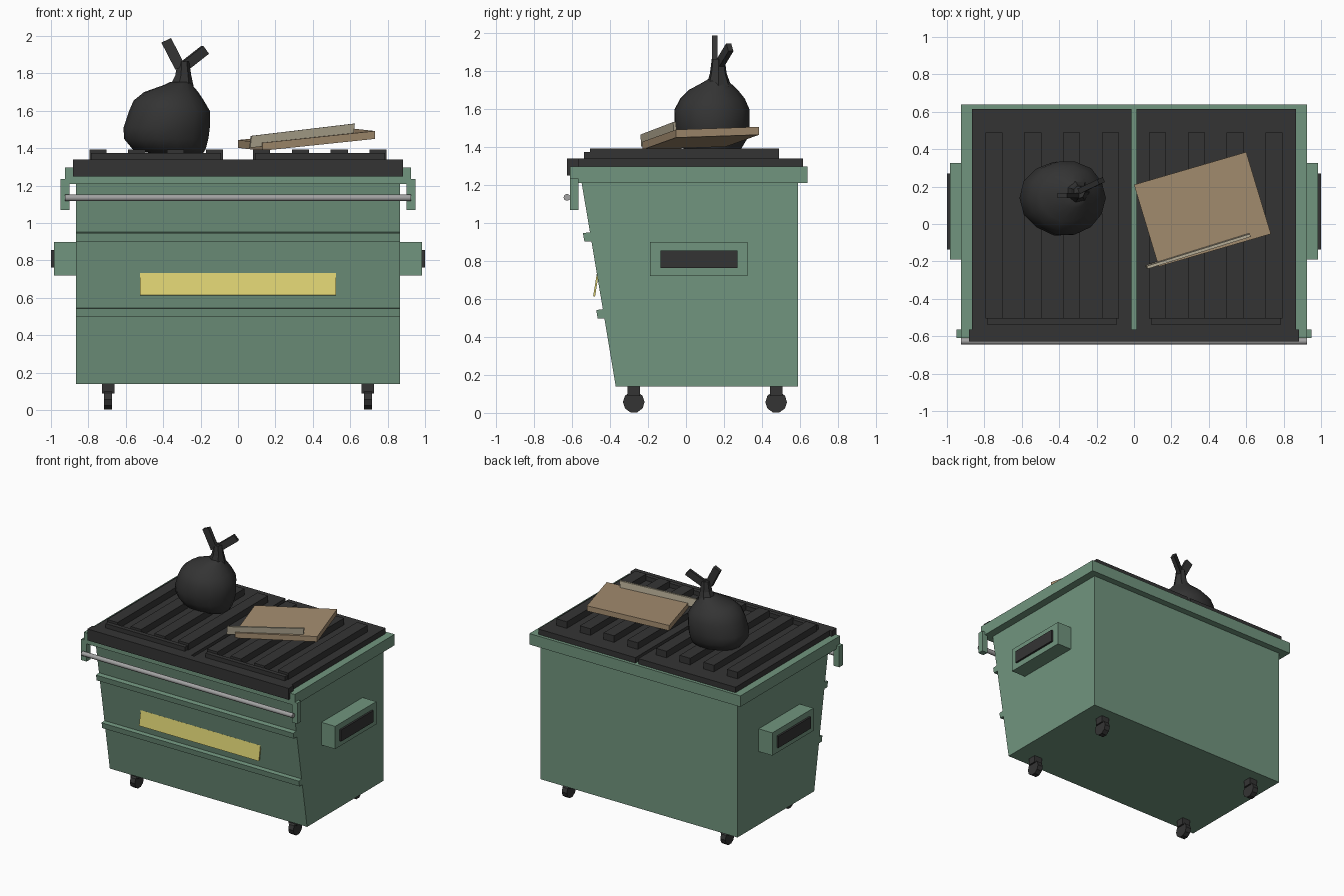
import bpy, bmesh, math, random
from mathutils import Vector, Matrix

if "Cube" in bpy.data.objects:
    bpy.data.objects.remove(bpy.data.objects["Cube"])

random.seed(4)


def material(name, r, g, b):
    m = bpy.data.materials.new(name)
    m.diffuse_color = (r, g, b, 1)
    m.use_nodes = True
    m.node_tree.nodes["Principled BSDF"].inputs["Base Color"].default_value = m.diffuse_color
    return m


GREEN = material("painted green", 0.165, 0.300, 0.210)
DARK = material("dark plastic", 0.034, 0.034, 0.034)
STEEL = material("grey steel", 0.36, 0.36, 0.36)
YELLOW = material("yellow label", 0.72, 0.64, 0.17)
CARD = material("brown cardboard", 0.37, 0.265, 0.16)
PALE = material("pale cardboard", 0.46, 0.41, 0.30)


def finish(name, bm, mat, smooth=None):
    bmesh.ops.recalc_face_normals(bm, faces=bm.faces)
    me = bpy.data.meshes.new(name)
    bm.to_mesh(me)
    bm.free()
    me.materials.append(mat)
    ob = bpy.data.objects.new(name, me)
    bpy.context.collection.objects.link(ob)
    if smooth:
        bpy.ops.object.select_all(action='DESELECT')
        ob.select_set(True)
        bpy.context.view_layer.objects.active = ob
        bpy.ops.object.shade_smooth_by_angle(angle=math.radians(smooth))
    return ob


def box(name, mat, x, y, z):
    """Box from (min, max) ranges on each axis."""
    bm = bmesh.new()
    size = [b - a for a, b in (x, y, z)]
    mid = [(a + b) / 2 for a, b in (x, y, z)]
    bmesh.ops.create_cube(bm, size=1, matrix=Matrix.Translation(mid) @ Matrix.Diagonal((*size, 1)))
    return finish(name, bm, mat)


def prism(name, mat, profile, x0, x1):
    """Extrude a (y, z) profile from x0 to x1."""
    bm = bmesh.new()
    f = bm.faces.new([bm.verts.new((x0, y, z)) for y, z in profile])
    r = bmesh.ops.extrude_face_region(bm, geom=[f])
    bmesh.ops.translate(bm, vec=(x1 - x0, 0, 0),
                        verts=[v for v in r["geom"] if isinstance(v, bmesh.types.BMVert)])
    return finish(name, bm, mat)


def slab(name, mat, corner, u, v, w):
    """Parallelepiped spanned by three edge vectors."""
    bm = bmesh.new()
    bmesh.ops.create_cube(bm, size=1)
    c, u, v, w = map(Vector, (corner, u, v, w))
    for p in bm.verts:
        p.co = c + u * (p.co.x + .5) + v * (p.co.y + .5) + w * (p.co.z + .5)
    return finish(name, bm, mat)


def rod(name, mat, x0, x1, y, z, r, n, smooth=None):
    bm = bmesh.new()
    m = Matrix.Translation(((x0 + x1) / 2, y, z)) @ Matrix.Rotation(math.pi / 2, 4, 'Y')
    bmesh.ops.create_cone(bm, cap_ends=True, segments=n, radius1=r, radius2=r, depth=x1 - x0, matrix=m)
    return finish(name, bm, mat, smooth)


def loft(name, mat, rings, n, noise=0, smooth=None):
    """Rings are (z, x min, x max, y min, y max) ellipses."""
    bm = bmesh.new()
    wob = [1 + random.uniform(-noise, noise) for _ in range(n)]
    loops = []
    for z, xa, xb, ya, yb in rings:
        loops.append([bm.verts.new((
            (xa + xb) / 2 + (xb - xa) / 2 * math.cos(2 * math.pi * i / n) * wob[i],
            (ya + yb) / 2 + (yb - ya) / 2 * math.sin(2 * math.pi * i / n) * wob[i], z))
            for i in range(n)])
    for a, b in zip(loops, loops[1:]):
        for i in range(n):
            bm.faces.new((a[i], a[(i + 1) % n], b[(i + 1) % n], b[i]))
    bm.faces.new(loops[0])
    bm.faces.new(loops[-1])
    return finish(name, bm, mat, smooth)


# Bin body with a sloping front, and its rim
prism("body", GREEN, [(-.37, .14), (.59, .14), (.59, 1.22), (-.551, 1.22)], -.865, .865)
box("rim", GREEN, (-.925, .925), (-.61, .64), (1.21, 1.297))

# Front ribs following the slope
for name, y, z in (("upper_rib", -.505, .905), ("lower_rib", -.435, .5)):
    prism(name, GREEN, [(y + .02, z - .003), (y - .03, z - .003), (y - .038, z + .042), (y + .005, z + .047)],
          -.865, .865)

# Label plate on the front
prism("label", YELLOW, [(-.489, .615), (-.479, .613), (-.460, .73), (-.470, .732)], -.525, .525)

# Parts on both ends: lifting pockets, bar brackets
for s, side in ((-1, "left"), (1, "right")):
    def span(a, b):
        return tuple(sorted((s * a, s * b)))
    box(side + "_pocket", GREEN, span(.86, .985), (-.19, .325), (.72, .90))
    box(side + "_pocket_slot", DARK, span(.96, 1.0), (-.135, .27), (.763, .855))
    box(side + "_bar_bracket", GREEN, span(.90, .948), (-.61, -.565), (1.07, 1.235))
    # Castors
    for y, end in ((-.275, "front"), (.475, "back")):
        box(f"{side}_{end}_castor_mount", DARK, span(.66, .728), (y - .033, y + .033), (.088, .142))
        rod(f"{side}_{end}_wheel", DARK, *span(.673, .717), y, .057, .057, 10)
    # Lid panel with ridges
    box(side + "_lid", DARK, span(.013, .865), (-.57, .615), (1.29, 1.34))
    for i in range(4):
        x = .08 + i * .2075
        box(f"{side}_lid_ridge_{i + 1}", DARK, span(x, x + .092), (-.505, .49), (1.335, 1.392))
    box(side + "_lid_cross_ridge", DARK, span(.09, .787), (-.537, -.503), (1.335, 1.374))

box("lid_lip", DARK, (-.883, .883), (-.627, -.565), (1.25, 1.34))
rod("front_bar", STEEL, -.925, .925, -.627, 1.135, .018, 10, 40)

# Cardboard sheet and a loose strip lying on the lid
slab("cardboard_sheet", CARD, (0, .21, 1.402), (.6, .175, .063), (.132, -.438, -.015), (0, 0, .042))
slab("cardboard_strip", PALE, (.065, -.236, 1.402), (.552, .172, .066), (-.005, .015, 0), (.008, -.004, .064))

# Rubbish bag with a tied neck
loft("rubbish_bag", DARK, [
    (1.365, -.43, -.19, .04, .25), (1.395, -.56, -.17, -.02, .30), (1.45, -.605, -.155, -.05, .335),
    (1.51, -.608, -.147, -.066, .343), (1.60, -.578, -.147, -.064, .343), (1.655, -.555, -.18, -.035, .318),
    (1.70, -.50, -.21, .01, .28), (1.74, -.39, -.245, .085, .235), (1.755, -.36, -.255, .11, .225)],
    14, .03, 50)
loft("bag_neck", DARK, [(1.72, -.375, -.235, .105, .24), (1.79, -.34, -.25, .125, .215),
                        (1.865, -.325, -.262, .135, .205)], 7)
slab("bag_tail_left", DARK, (-.335, .138, 1.82), (.052, 0, .024), (0, .028, 0), (-.075, 0, .145))
slab("bag_tail_right", DARK, (-.315, .15, 1.845), (.03, .012, -.042), (-.012, .026, 0), (.13, .062, .102))
